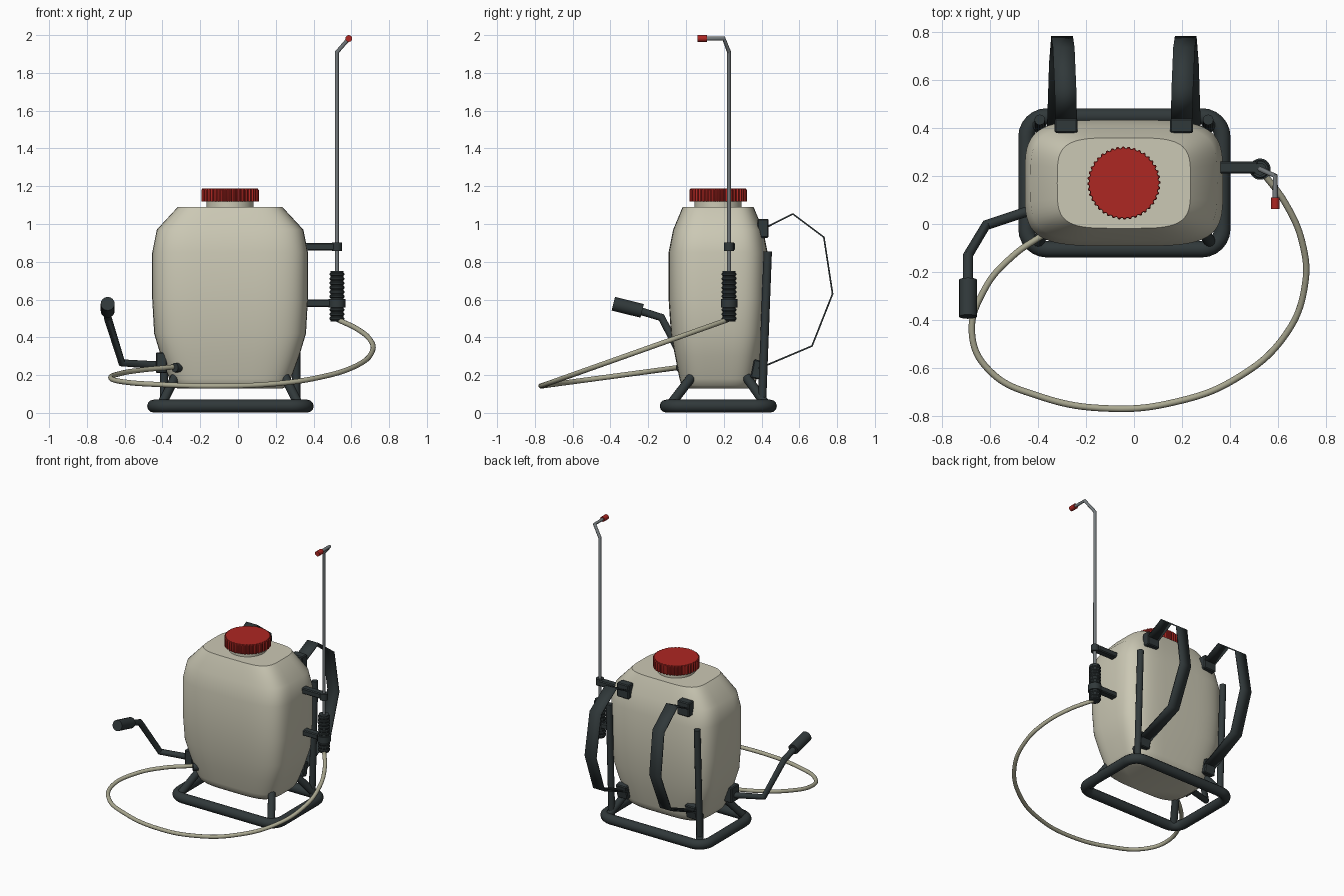
import bpy, bmesh
from math import pi, sin, cos, copysign, radians
from mathutils import Vector

if "Cube" in bpy.data.objects:
    bpy.data.objects.remove(bpy.data.objects["Cube"])

def material(name, r, g, b):
    m = bpy.data.materials.new(name)
    m.diffuse_color = (r, g, b, 1)
    m.use_nodes = True
    m.node_tree.nodes["Principled BSDF"].inputs["Base Color"].default_value = m.diffuse_color
    return m

CREAM = material("cream_plastic", .60, .58, .46)
DARK = material("dark_plastic", .03, .04, .042)
RED = material("red_plastic", .42, .02, .016)
HOSE = material("hose_rubber", .40, .39, .28)
METAL = material("metal", .18, .20, .21)
CX, CY = -.042, .17   # tank axis

def finish(ob, mat, angle=35):
    ob.data.materials.clear()
    ob.data.materials.append(mat)
    bpy.ops.object.select_all(action='DESELECT')
    ob.select_set(True)
    bpy.context.view_layer.objects.active = ob
    if ob.type == 'CURVE':
        bpy.ops.object.convert(target='MESH')
        ob = bpy.context.object
    bpy.ops.object.shade_smooth_by_angle(angle=radians(angle))
    return ob

def add(name, data):
    ob = bpy.data.objects.new(name, data)
    bpy.context.collection.objects.link(ob)
    return ob

def mesh(name, bm, mat, angle=35):
    bmesh.ops.recalc_face_normals(bm, faces=bm.faces[:])
    me = bpy.data.meshes.new(name)
    bm.to_mesh(me)
    bm.free()
    return finish(add(name, me), mat, angle)

def loft(name, rings, mat, angle=35):
    bm = bmesh.new()
    loops = [[bm.verts.new(p) for p in ring] for ring in rings]
    n = len(loops[0])
    for a, b in zip(loops, loops[1:]):
        for i in range(n):
            j = (i + 1) % n
            bm.faces.new((a[i], a[j], b[j], b[i]))
    bm.faces.new(loops[0][::-1])
    bm.faces.new(loops[-1])
    return mesh(name, bm, mat, angle)

def lathe(name, x, y, profile, mat, n=32):
    return loft(name, [[(x + r * cos(2 * pi * i / n), y + r * sin(2 * pi * i / n), z)
                        for i in range(n)] for r, z in profile], mat)

def tube(name, pts, r, mat, cyclic=False, smooth=False, res=4):
    cu = bpy.data.curves.new(name, 'CURVE')
    cu.dimensions = '3D'
    cu.bevel_depth, cu.bevel_resolution, cu.use_fill_caps = r, res, True
    sp = cu.splines.new('BEZIER' if smooth else 'POLY')
    if smooth:
        sp.bezier_points.add(len(pts) - 1)
        for bp, p in zip(sp.bezier_points, pts):
            bp.co = p
            bp.handle_left_type = bp.handle_right_type = 'AUTO'
    else:
        sp.points.add(len(pts) - 1)
        for sp_pt, p in zip(sp.points, pts):
            sp_pt.co = (*p, 1)
    sp.use_cyclic_u = cyclic
    return finish(add(name, cu), mat)

def box(name, c, size, mat, tilt=0):
    bm = bmesh.new()
    bmesh.ops.create_cube(bm, size=1)
    bmesh.ops.scale(bm, vec=size, verts=bm.verts)
    bmesh.ops.bevel(bm, geom=bm.edges[:], offset=.006, segments=1, affect='EDGES')
    ob = mesh(name, bm, mat, 20)
    ob.location = c
    ob.rotation_euler.x = tilt
    return ob

# Tank: stacked squarish oval sections
def section(z, hx, hy, n=64, e=.48):
    pts = []
    for i in range(n):
        c, s = cos(2 * pi * i / n), sin(2 * pi * i / n)
        pts.append((CX + hx * copysign(abs(c) ** e, c), CY + hy * copysign(abs(s) ** e, s), z))
    return pts

loft("tank", [section(*s) for s in (
    (.13, .28, .178), (.145, .305, .194), (.18, .322, .204), (.30, .366, .228), (.42, .402, .250),
    (.60, .412, .262), (.85, .412, .262), (.97, .388, .238), (1.09, .277, .188))], CREAM, 40)

# Filler neck and ribbed cap
lathe("filler_neck", CX, CY, [(.124, 1.08), (.124, 1.13)], CREAM, 48)
teeth = 40
def rib_ring(z, rin, rout):
    return [(CX + r * cos(a), CY + r * sin(a), z) for i in range(teeth * 4)
            for a, r in [(2 * pi * i / (teeth * 4), rout if i % 4 < 2 else rin)]]
loft("cap", [rib_ring(1.12, .145, .152), rib_ring(1.18, .145, .152),
             rib_ring(1.187, .143, .147)], RED, 30)

# Base frame: rounded rectangular loop of tube
R, loop = .085, []
for x, y, a0 in ((.367, .447, 0), (-.447, .447, 90), (-.447, -.105, 180), (.367, -.105, 270)):
    ox = x - copysign(R, x)
    oy = y - copysign(R, y)
    for k in range(7):
        a = radians(a0 + 15 * k)
        loop.append((ox + R * cos(a), oy + R * sin(a), .036))
tube("base_frame", loop, .034, DARK, cyclic=True)

# Paired parts on both sides of the tank
for side, s in (("left", -1), ("right", 1)):
    tube(side + "_upright", [(CX + s * .35, .402, .04), (CX + s * .35, .433, .855)], .022, DARK)
    tube(side + "_front_leg", [(CX + s * .365, -.085, .04), (CX + s * .29, .03, .19)], .025, DARK)
    tube(side + "_rear_leg", [(CX + s * .365, .425, .04), (CX + s * .29, .32, .19)], .025, DARK)
    box(side + "_strap_top_mount", (CX + s * .24, .408, .977), (.095, .06, .1), DARK)
    box(side + "_strap_bottom_mount", (CX + s * .275, .375, .23), (.085, .05, .1), DARK, -.2)
    # Shoulder strap: thin faceted band
    bm = bmesh.new()
    prev = None
    for dx, y, z in ((.24, .43, .985), (.243, .566, 1.053), (.25, .73, .93),
                     (.257, .776, .63), (.266, .667, .354), (.275, .385, .235)):
        row = [bm.verts.new((CX + s * dx + w, y, z)) for w in (-.045, .045)]
        if prev:
            bm.faces.new((prev[0], prev[1], row[1], row[0]))
        prev = row
    strap = mesh(side + "_strap", bm, DARK, 10)
    mod = strap.modifiers.new("thickness", 'SOLIDIFY')
    mod.thickness, mod.offset = .009, 0

# Pump lever with grip
box("pump_mount", (-.405, .06, .265), (.06, .09, .11), DARK)
tube("pump_lever", [(-.39, .07, .25), (-.615, -.005, .265), (-.69, -.13, .505),
                    (-.69, -.26, .545)], .021, DARK)
tube("lever_grip", [(-.69, -.232, .54), (-.69, -.385, .578)], .037, DARK, res=6)

# Spray lance, nozzle, ribbed grip and holders
LX, LY = .524, .228
tube("lance", [(LX, LY, .7), (LX, LY, 1.91), (.587, .2, 1.982), (.587, .1, 1.982)], .011, METAL)
tube("nozzle", [(.587, .11, 1.982), (.587, .062, 1.982)], .018, RED, res=6)
prof = [(.034, .485)]
for i in range(11):
    z = .49 + i * .0235
    prof += [(.034, z), (.039, z + .005), (.039, z + .013), (.034, z + .018)]
prof += [(.034, .752)]
lathe("lance_grip", LX, LY, prof, DARK)
for name, z, r in (("lower", .58, .044), ("upper", .88, .026)):
    box(name + "_holder_arm", (.43, .235, z), (.17, .05, .04), DARK)
    lathe(name + "_holder_ring", LX, LY, [(r, z - .023), (r, z + .023)], DARK)

# Hose: one sweeping loop, sloping down towards the front and back up
path = [(.53, .22), (.63, .085), (.7, -.08), (.711, -.25), (.63, -.46), (.42, -.645),
        (.17, -.74), (-.1, -.767), (-.39, -.717), (-.6, -.61), (-.673, -.46),
        (-.62, -.27), (-.5, -.13), (-.37, -.04), (-.315, 0)]
pts = [(x, y, .142 + (y + .768) * (.355 if i < 8 else .135)) for i, (x, y) in enumerate(path)]
tube("hose", pts, .0135, HOSE, smooth=True)
tube("hose_fitting", [(-.335, -.035, .24), (-.27, .03, .24)], .025, DARK, res=6)
